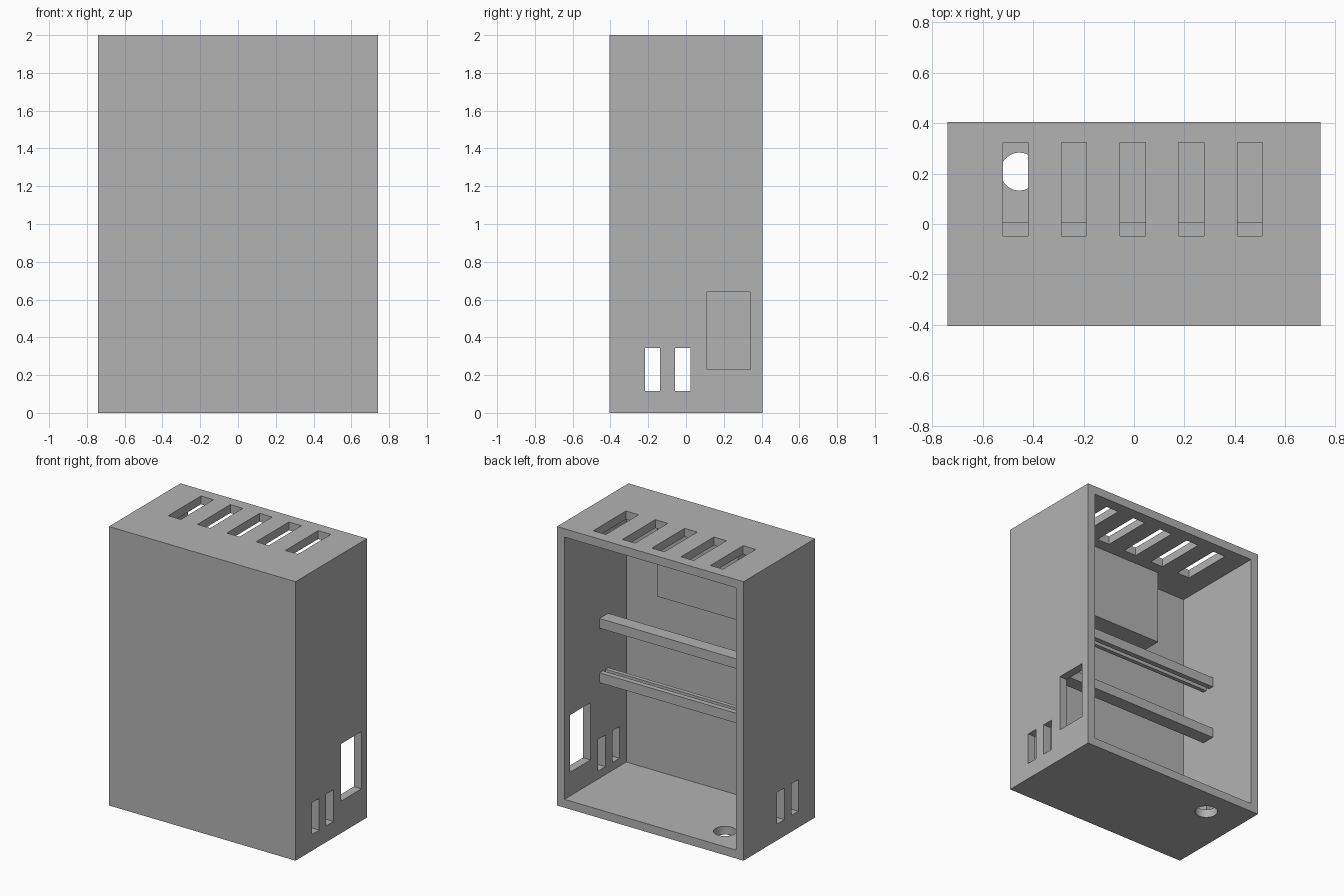
import bpy, bmesh, math
from mathutils import Matrix, Vector

cube = bpy.data.objects.get("Cube")
if cube:
    bpy.data.objects.remove(cube, do_unlink=True)

# Material
grey = bpy.data.materials.new("plain grey")
grey.use_nodes = True
colour = (0.45, 0.45, 0.45, 1)
grey.diffuse_color = colour
grey.node_tree.nodes["Principled BSDF"].inputs["Base Color"].default_value = colour


def make_object(name, bm):
    bmesh.ops.recalc_face_normals(bm, faces=bm.faces)
    mesh = bpy.data.meshes.new(name)
    bm.to_mesh(mesh)
    bm.free()
    mesh.materials.append(grey)
    ob = bpy.data.objects.new(name, mesh)
    bpy.context.collection.objects.link(ob)
    return ob


def box(name, x, y, z):
    """Box from (low, high) pairs on each axis."""
    bm = bmesh.new()
    bmesh.ops.create_cube(bm, size=1)
    for v in bm.verts:
        v.co = [lo + (c + 0.5) * (hi - lo) for c, (lo, hi) in zip(v.co, (x, y, z))]
    return make_object(name, bm)


def round_bar(name, start, end, radius, turn):
    """Round bar whose end caps keep the given orientation, so it may lean."""
    bm = bmesh.new()
    bmesh.ops.create_cone(bm, cap_ends=True, segments=64, radius1=radius,
                          radius2=radius, depth=1)
    for v in bm.verts:
        centre = Vector(end if v.co.z > 0 else start)
        v.co = centre + turn @ Vector((v.co.x, v.co.y, 0))
    return make_object(name, bm)


def combine(target, tool, operation):
    """Apply a boolean and discard its tool."""
    tool.hide_render = True
    mod = target.modifiers.new("cut", "BOOLEAN")
    mod.operation, mod.solver, mod.object = operation, "EXACT", tool
    bpy.context.view_layer.objects.active = target
    bpy.ops.object.modifier_apply(modifier=mod.name)
    bpy.data.objects.remove(tool, do_unlink=True)


W, D, H = 0.74, 0.405, 2.0      # half width, half depth, height
T = 0.06                        # wall thickness
INNER_FRONT = -0.295

# Housing, open at the back, with a mounting block behind the front wall
housing = box("housing", (-W, W), (-D, D), (0, H))
combine(housing, box("cavity", (T - W, W - T), (INNER_FRONT, 1), (T, H - T)), "DIFFERENCE")
combine(housing, box("block", (-0.32, 0.32), (INNER_FRONT - 0.03, -0.13),
                     (1.407, H - T + 0.02)), "UNION")

# Leaning round hole through the front wall and block
FRONT_Z, BACK_Z, BACK_Y = 1.68, 1.55, -0.13
lean = (BACK_Z - FRONT_Z) / (BACK_Y + D)
extra = 0.05
combine(housing, round_bar("front_hole", (0, -D - extra, FRONT_Z - extra * lean),
                           (0, BACK_Y + extra, BACK_Z + extra * lean), 0.074,
                           Matrix.Rotation(math.pi / 2, 3, "X")), "DIFFERENCE")

# Cable hole in the floor
combine(housing, round_bar("floor_hole", (-0.455, 0.208, -0.1), (-0.455, 0.208, 0.2),
                           0.075, Matrix.Identity(3)), "DIFFERENCE")

# Vent slots in the top
for i in range(5):
    x = -0.47 + i * 0.2325
    combine(housing, box("top_slot", (x - 0.05, x + 0.05), (-0.048, 0.323),
                         (H - 0.2, H + 0.1)), "DIFFERENCE")

# Pairs of slots through both sides, and a window in the left side only
for low, high in ((-0.217, -0.138), (-0.058, 0.025)):
    combine(housing, box("side_slot", (-1, 1), (low, high), (0.117, 0.344)), "DIFFERENCE")
combine(housing, box("side_window", (0.5, 1), (0.111, 0.341), (0.23, 0.64)), "DIFFERENCE")

for ob in bpy.context.selected_objects:
    ob.select_set(False)
housing.select_set(True)
bpy.context.view_layer.objects.active = housing
bpy.ops.object.shade_smooth_by_angle(angle=math.radians(30))


# Two rails across the inside, their grooves facing each other
def rail(name, groove_z, side):
    bm = bmesh.new()
    profile = [(0.008, 0), (0.008, 0.07), (-0.09, 0.07), (-0.09, 0),
               (-0.06, 0), (-0.06, 0.025), (-0.03, 0.025), (-0.03, 0)]
    face = bm.faces.new([bm.verts.new((T - W, y, groove_z + side * z)) for y, z in profile])
    grown = bmesh.ops.extrude_face_region(bm, geom=[face])["geom"]
    moved = [g for g in grown if isinstance(g, bmesh.types.BMVert)]
    bmesh.ops.translate(bm, verts=moved, vec=(2 * (W - T), 0, 0))
    return make_object(name, bm)


rail("upper_rail", 1.135, 1)
rail("lower_rail", 0.815, -1)
